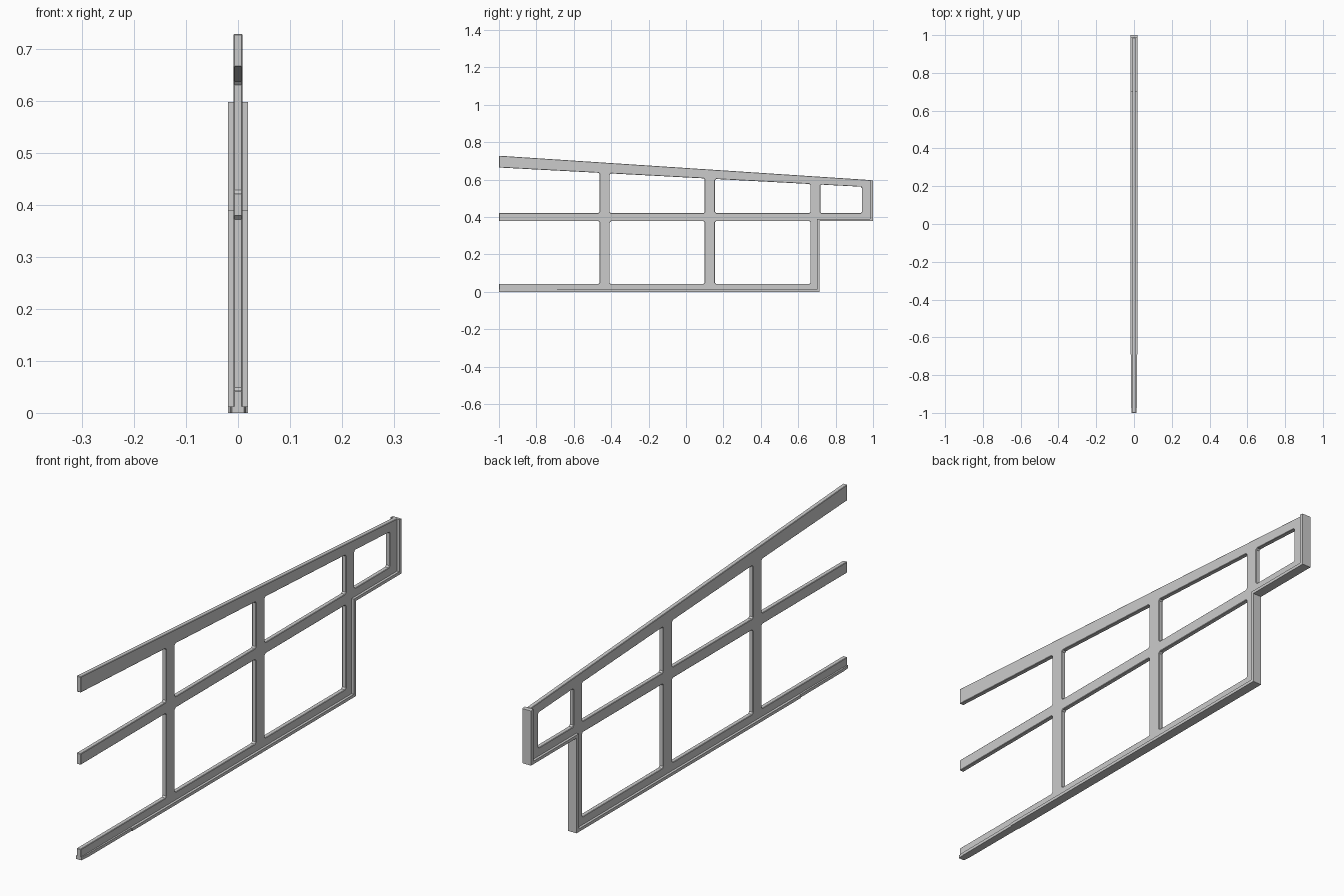
import bpy, bmesh
from mathutils import Vector

if "Cube" in bpy.data.objects:
    bpy.data.objects.remove(bpy.data.objects["Cube"])


def chamfered(points, size=0.006):
    """Cut the corners that are flagged with a third value."""
    out = []
    for i, p in enumerate(points):
        v = Vector(p[:2])
        if len(p) == 2:
            out.append(v)
            continue
        for q in (points[i - 1], points[(i + 1) % len(points)]):
            out.append(v + (Vector(q[:2]) - v).normalized() * size)
    return out


def plate(name, loops, low, high, to_3d, bevel=0.0):
    """Fill closed outlines (first outer, rest holes) and extrude low to high."""
    bm = bmesh.new()
    edges = []
    for loop in loops:
        vs = [bm.verts.new(to_3d(p[0], p[1], low)) for p in chamfered(loop)]
        edges += [bm.edges.new((vs[i - 1], vs[i])) for i in range(len(vs))]
    bmesh.ops.triangle_fill(bm, edges=edges, use_beauty=True)
    res = bmesh.ops.extrude_face_region(bm, geom=bm.faces[:])
    shift = Vector(to_3d(0, 0, high)) - Vector(to_3d(0, 0, low))
    bmesh.ops.translate(bm, vec=shift, verts=[
        g for g in res["geom"] if isinstance(g, bmesh.types.BMVert)])
    bmesh.ops.recalc_face_normals(bm, faces=bm.faces[:])
    mesh = bpy.data.meshes.new(name)
    bm.to_mesh(mesh)
    bm.free()
    ob = bpy.data.objects.new(name, mesh)
    bpy.context.collection.objects.link(ob)
    if bevel:
        mod = ob.modifiers.new("soft_edges", "BEVEL")
        mod.width, mod.segments = bevel, 1
        mod.limit_method, mod.angle_limit = "ANGLE", 1.0
    return ob


def side(y, z, x):
    return (x, y, z)


def plan(x, y, z):
    return (x, y, z)


def beam_top(y):
    return 0.728 - 0.0655 * (y + 1)


def beam_under(y):
    return 0.665 - 0.053 * (y + 1)


def opening(y0, y1, z0, z1=None):
    """Window opening; without z1 it runs up to the sloping beam."""
    return [(y0, z0, 1), (y1, z0, 1), (y1, z1 or beam_under(y1), 1),
            (y0, z1 or beam_under(y0), 1)]


# Frame: sloping top beam, middle and bottom rails, uprights
outline = [(-1, 0.01), (0.702, 0.01), (0.702, 0.388), (0.987, 0.388),
           (0.987, beam_top(0.987)), (-1, 0.728), (-1, 0.665),
           (-0.462, beam_under(-0.462), 1), (-0.462, 0.422, 1), (-1, 0.422),
           (-1, 0.378), (-0.462, 0.378, 1), (-0.462, 0.043, 1), (-1, 0.043)]
holes = [opening(0.718, 0.94, 0.422)]
for y0, y1 in ((-0.408, 0.10), (0.155, 0.665)):
    holes += [opening(y0, y1, 0.043, 0.378), opening(y0, y1, 0.422)]
plate("window_frame", [outline] + holes, -0.009, 0.009, side, 0.0018)

# Wide stepped edge strip along the bottom, the step and the end
strip = [(-0.69, 0), (0.714, 0), (0.714, 0.378), (1, 0.378), (1, 0.595),
         (0.985, 0.597), (0.985, 0.39), (0.70, 0.39), (0.70, 0.012), (-0.69, 0.012)]
plate("edge_strip", [strip], -0.019, 0.019, side)

# Narrower tapered tail of the bottom strip
half = [(0.016, -0.69), (0.015, -0.97), (0.012, -1)]
tail = half + [(-x, y) for x, y in reversed(half)]
plate("strip_tail", [tail], 0, 0.012, plan)
